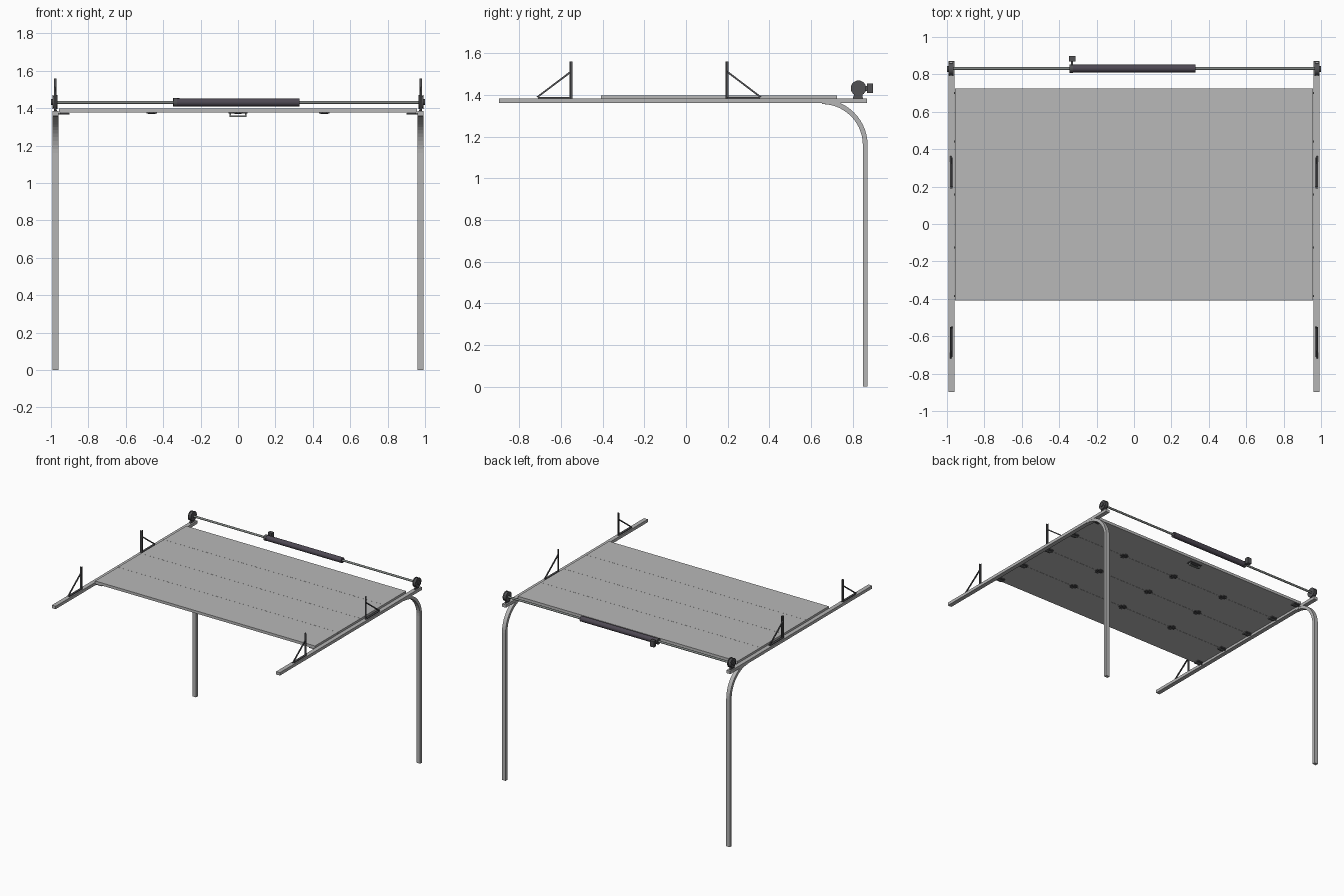
import bpy, bmesh, math
from mathutils import Vector

if "Cube" in bpy.data.objects:
    bpy.data.objects.remove(bpy.data.objects["Cube"])


def material(name, c):
    m = bpy.data.materials.new(name)
    m.diffuse_color = (*c, 1)
    m.use_nodes = True
    m.node_tree.nodes["Principled BSDF"].inputs["Base Color"].default_value = m.diffuse_color
    return m


STEEL = material("galvanised grey", (0.46, 0.46, 0.46))
DOOR = material("door grey", (0.48, 0.48, 0.48))
SHAFT = material("shaft grey", (0.22, 0.24, 0.23))
DARK = material("dark iron", (0.085, 0.085, 0.09))
SPRING = material("spring charcoal", (0.075, 0.065, 0.085))


def finish(name, bm, mat):
    bmesh.ops.recalc_face_normals(bm, faces=bm.faces)
    me = bpy.data.meshes.new(name)
    bm.to_mesh(me)
    bm.free()
    me.materials.append(mat)
    ob = bpy.data.objects.new(name, me)
    bpy.context.collection.objects.link(ob)
    return ob


def box(name, x0, x1, y0, y1, z0, z1, mat):
    bm = bmesh.new()
    bmesh.ops.create_cube(bm, size=1)
    for v in bm.verts:
        v.co = Vector(((x0 + x1) / 2 + v.co.x * (x1 - x0),
                       (y0 + y1) / 2 + v.co.y * (y1 - y0),
                       (z0 + z1) / 2 + v.co.z * (z1 - z0)))
    return finish(name, bm, mat)


def rod(name, x0, x1, y, z, r, mat, n=20):
    # cylinder along x
    bm = bmesh.new()
    ring = [bm.verts.new((x0, y + r * math.cos(i * math.tau / n), z + r * math.sin(i * math.tau / n)))
            for i in range(n)]
    f = bm.faces.new(ring)
    extrude(bm, f, x1 - x0)
    ob = finish(name, bm, mat)
    for p in ob.data.polygons:
        p.use_smooth = len(p.vertices) == 4
    return ob


def extrude(bm, face, dx):
    g = bmesh.ops.extrude_face_region(bm, geom=[face], use_keep_orig=True)
    bmesh.ops.translate(bm, vec=(dx, 0, 0),
                        verts=[v for v in g["geom"] if isinstance(v, bmesh.types.BMVert)])


def prism(name, pts, x0, x1, mat):
    # polygon in the y-z plane extruded along x
    bm = bmesh.new()
    f = bm.faces.new([bm.verts.new((x0, y, z)) for y, z in pts])
    extrude(bm, f, x1 - x0)
    return finish(name, bm, mat)


def span(s, a, b):
    return (a, b) if s > 0 else (-b, -a)


# curved track outline: leg, quarter bend, short run into the horizontal rail
CY, CZ, RO, RI = 0.652, 1.160, 0.220, 0.197
arc = [i * math.pi / 2 / 14 for i in range(15)]
outline = [(CY + RO, 0)] + [(CY + RO * math.cos(a), CZ + RO * math.sin(a)) for a in arc]
outline += [(CY + RI * math.cos(a), CZ + RI * math.sin(a)) for a in reversed(arc)] + [(CY + RI, 0)]

ROWS = [-0.41 + 0.28375 * i for i in range(5)]

for s in (1, -1):
    side = "right" if s > 0 else "left"
    x0, x1 = span(s, 0.96, 0.993)
    prism(side + "_curved_track", outline, *span(s, 0.961, 0.992), STEEL)
    box(side + "_horizontal_track", x0, x1, -0.897, 0.868, 1.361, 1.384, STEEL)

    # hanger brackets: base, post and diagonal brace, angle section
    for k, (yp, d) in enumerate(((0.197, 1), (-0.552, -1))):
        n = f"{side}_hanger_{k}"
        ye = yp + d * 0.158
        lo, hi = min(yp, ye), max(yp, ye)
        box(n + "_base", *span(s, 0.969, 0.985), lo, hi, 1.384, 1.391, DARK)
        box(n + "_post", *span(s, 0.971, 0.975), yp - 0.007, yp + 0.007, 1.384, 1.56, DARK)
        box(n + "_post_flange", *span(s, 0.971, 0.985), yp - 0.007, yp - 0.003, 1.384, 1.56, DARK)
        prism(n + "_brace", [(ye, 1.388), (yp, 1.507), (yp, 1.518), (ye + d * 0.008, 1.392)],
              *span(s, 0.975, 0.983), DARK)

    # cable drum with flanges and its bearing bracket
    rod(side + "_drum", *span(s, 0.967, 0.993), 0.828, 1.433, 0.033, DARK, 24)
    rod(side + "_drum_flange_inner", *span(s, 0.964, 0.971), 0.828, 1.433, 0.037, DARK, 24)
    rod(side + "_drum_flange_outer", *span(s, 0.986, 0.991), 0.828, 1.433, 0.037, DARK, 24)
    rod(side + "_drum_hub", *span(s, 0.99, 1.0), 0.828, 1.433, 0.016, DARK)
    prism(side + "_bearing_bracket", [(0.80, 1.38), (0.85, 1.38), (0.84, 1.433), (0.815, 1.433)],
          *span(s, 0.972, 0.984), DARK)

    # rollers and edge brackets
    for i, y in enumerate(ROWS):
        y = min(max(y, -0.385), 0.70)
        rod(f"{side}_roller_stem_{i}", *span(s, 0.90, 0.965), y, 1.371, 0.005, SHAFT, 10)
        box(f"{side}_edge_bracket_{i}", *span(s, 0.905, 0.952), y - 0.022, y + 0.022,
            1.369, 1.378, DARK)

# four door sections with tongue strips between them
for i in range(4):
    box(f"door_section_{i}", -0.957, 0.957, ROWS[i] + 0.0008, ROWS[i + 1] - 0.0008, 1.377, 1.398, DOOR)
for i in range(1, 4):
    box(f"section_joint_{i}", -0.955, 0.955, ROWS[i] - 0.006, ROWS[i] + 0.006, 1.379, 1.3975, DOOR)
    # hinges: two leaves and a knuckle
    for j, x in enumerate((-0.46, 0, 0.46)):
        box(f"hinge_{i}_{j}_leaf", x - 0.028, x + 0.028, ROWS[i] - 0.014, ROWS[i] + 0.014, 1.373, 1.378, DARK)
        box(f"hinge_{i}_{j}_strap", x - 0.012, x + 0.012, ROWS[i] - 0.028, ROWS[i] + 0.028, 1.372, 1.378, DARK)
        rod(f"hinge_{i}_{j}_knuckle", x - 0.02, x + 0.02, ROWS[i], 1.373, 0.005, DARK, 10)

# lift handle under the rear section
box("handle_plate", -0.052, 0.052, 0.655, 0.695, 1.373, 1.378, DARK)
box("handle_grip", -0.045, 0.045, 0.667, 0.683, 1.354, 1.361, SHAFT)
for x in (-0.045, 0.038):
    box("handle_foot", x, x + 0.007, 0.667, 0.683, 1.358, 1.375, SHAFT)

# torsion shaft, spring and end box
rod("torsion_shaft", -0.97, 0.97, 0.831, 1.431, 0.008, SHAFT)
rod("torsion_spring", -0.333, 0.33, 0.831, 1.431, 0.021, SPRING, 28)
rod("spring_collar", -0.345, -0.325, 0.831, 1.431, 0.023, DARK, 24)
box("anchor_arm", -0.337, -0.327, 0.831, 0.875, 1.420, 1.444, DARK)
box("anchor_box", -0.348, -0.314, 0.868, 0.897, 1.409, 1.456, DARK)
